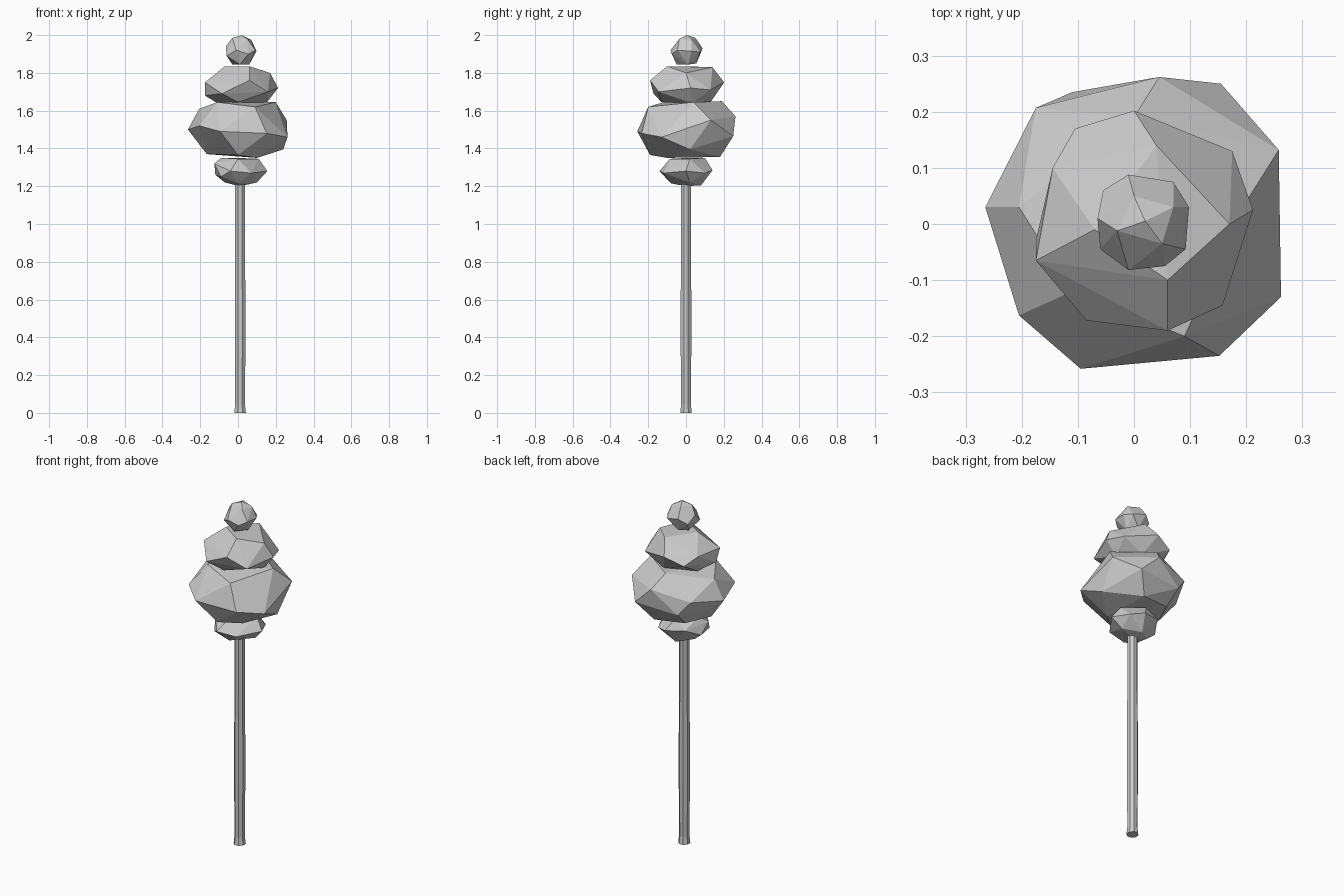
import bpy, bmesh, math


def finish(name, bm):
    bmesh.ops.recalc_face_normals(bm, faces=bm.faces)
    mesh = bpy.data.meshes.new(name)
    bm.to_mesh(mesh)
    bm.free()
    bpy.context.collection.objects.link(bpy.data.objects.new(name, mesh))


def faceted_stone(name, corners):
    """Irregular flat-faced lump: the convex hull of a few corner points."""
    bm = bmesh.new()
    for c in corners:
        bm.verts.new(c)
    hull = bmesh.ops.convex_hull(bm, input=bm.verts)
    loose = {v for v in hull["geom_interior"] if isinstance(v, bmesh.types.BMVert)}
    bmesh.ops.delete(bm, geom=list(loose), context='VERTS')
    finish(name, bm)


def lathe(name, profile, sides, cx):
    """Flat-sided round shaft from (radius, height) pairs."""
    bm = bmesh.new()
    rings = []
    for r, z in profile:
        rings.append([bm.verts.new((cx + r * math.cos(math.tau * (i + .5) / sides),
                                    r * math.sin(math.tau * (i + .5) / sides), z))
                      for i in range(sides)])
    for a, b in zip(rings, rings[1:]):
        for i in range(sides):
            j = (i + 1) % sides
            bm.faces.new((a[i], a[j], b[j], b[i]))
    bm.faces.new(rings[0][::-1])
    bm.faces.new(rings[-1])
    finish(name, bm)


# slim pole with a flared foot
lathe("pole", [(.033, 0), (.028, .045), (.0305, .35), (.0305, .6),
               (.028, .9), (.028, 1.25)], 8, .011)

# small lump under the main one
faceted_stone("lower_lump", [
    (-.125, -.03, 1.32), (-.12, .03, 1.26), (-.04, -.14, 1.28), (.07, -.12, 1.27),
    (.155, 0, 1.28), (.04, .14, 1.285), (-.07, .11, 1.30), (.11, .10, 1.27),
    (-.09, -.09, 1.25), (.11, .02, 1.345), (0, -.085, 1.345), (0, .10, 1.35),
    (-.09, .01, 1.35), (.10, .02, 1.22), (0, -.08, 1.215), (-.07, .02, 1.22),
    (.01, .08, 1.205), (.01, 0, 1.20)])

# widest lump
faceted_stone("main_lump", [
    (-.265, .03, 1.50), (-.205, .03, 1.61), (-.205, -.163, 1.52), (-.095, -.258, 1.49),
    (.152, -.235, 1.48), (.262, -.13, 1.46), (.258, .132, 1.55), (.155, .25, 1.465),
    (.045, .262, 1.57), (-.11, .235, 1.45), (-.175, .207, 1.53), (.09, -.20, 1.62),
    (.20, .04, 1.645), (0, .19, 1.65), (-.11, -.12, 1.645), (-.165, 0, 1.37),
    (0, -.19, 1.365), (.24, .02, 1.395), (.08, .18, 1.355), (-.10, .15, 1.37),
    (.10, -.10, 1.35)])

# middle lump
faceted_stone("upper_lump", [
    (-.175, -.065, 1.75), (-.175, -.03, 1.68), (-.145, .10, 1.75), (-.105, .17, 1.71),
    (0, .202, 1.75), (.175, .13, 1.71), (.212, .025, 1.72), (.158, -.145, 1.70),
    (.06, -.19, 1.76), (-.085, -.172, 1.69), (.17, 0, 1.80), (-.07, -.01, 1.835),
    (.06, -.10, 1.835), (.04, .14, 1.83), (-.11, .05, 1.64), (0, -.13, 1.645),
    (.15, .03, 1.64), (.05, .13, 1.645)])

# little round tip
faceted_stone("top_lump", [
    (-.065, .01, 1.94), (-.055, .06, 1.90), (-.01, .088, 1.93), (.07, .075, 1.91),
    (.098, .03, 1.915), (.092, -.045, 1.92), (.055, -.075, 1.90), (-.01, -.082, 1.92),
    (-.06, -.045, 1.89), (-.03, -.012, 1.985), (.02, .005, 2.0), (.05, -.035, 1.98),
    (.07, .03, 1.975), (0, .05, 1.985), (.06, .01, 1.845), (-.03, .02, 1.845),
    (.01, -.05, 1.845), (.015, .055, 1.85)])
